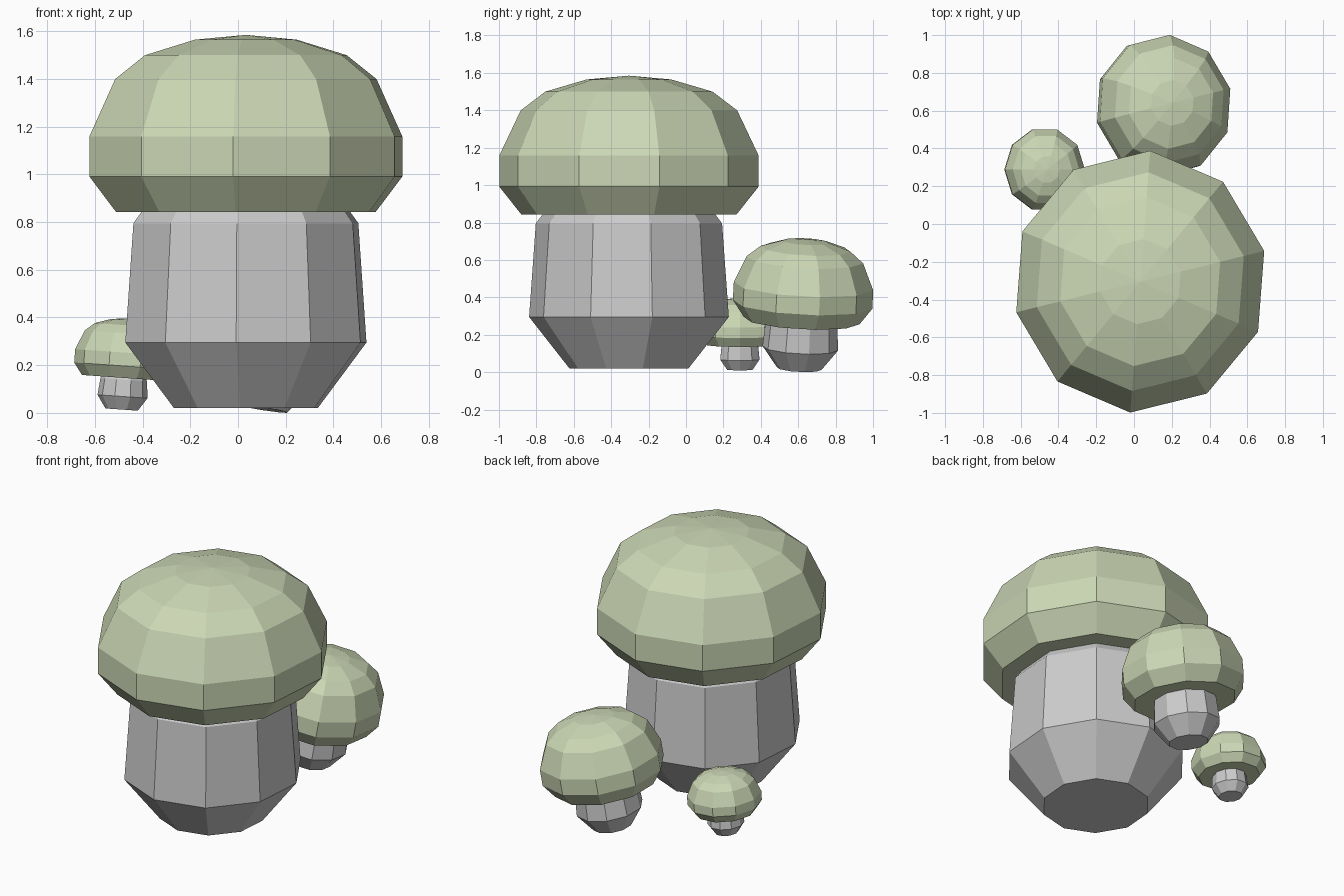
import bpy, bmesh
from math import radians, cos, sin

if "Cube" in bpy.data.objects:
    bpy.data.objects.remove(bpy.data.objects["Cube"])

SIDES = 10
capmat = bpy.data.materials.new("cap_green")
capmat.diffuse_color = (0.60, 0.68, 0.46, 1)
capmat.use_nodes = True
capmat.node_tree.nodes["Principled BSDF"].inputs["Base Color"].default_value = capmat.diffuse_color

# cap profile: (fraction of radius, fraction of height), last ring closes at the apex
CAP = [(0.83, 0), (1, 0.2), (1, 0.425), (0.835, 0.75), (0.645, 0.885), (0.325, 0.973)]


def lathe(name, profile, phase, loc, tilt, ystretch, apex=None, mat=None):
    """Faceted revolved body with closed ends (optionally a pointed top)."""
    bm = bmesh.new()
    rings = []
    for r, z in profile:
        ring = []
        for i in range(SIDES):
            a = radians(phase + 360 * i / SIDES)
            ring.append(bm.verts.new((r * cos(a), r * ystretch * sin(a), z)))
        rings.append(ring)
    for lo, hi in zip(rings, rings[1:]):
        for i in range(SIDES):
            j = (i + 1) % SIDES
            bm.faces.new((lo[i], lo[j], hi[j], hi[i]))
    bm.faces.new(rings[0][::-1])
    top = rings[-1]
    if apex is None:
        bm.faces.new(top)
    else:
        tip = bm.verts.new((0, 0, apex))
        for i in range(SIDES):
            bm.faces.new((top[i], top[(i + 1) % SIDES], tip))
    me = bpy.data.meshes.new(name)
    bm.to_mesh(me)
    bm.free()
    ob = bpy.data.objects.new(name, me)
    ob.location = loc
    ob.rotation_euler = [radians(t) for t in tilt]
    if mat:
        me.materials.append(mat)
    bpy.context.collection.objects.link(ob)


def mushroom(name, loc, tilt, phase, stem, cap_r, cap_z, cap_h, ystretch):
    lathe(name + "_stem", stem, phase, loc, tilt, ystretch)
    cap = [(cap_r * r, cap_z + cap_h * h) for r, h in CAP]
    lathe(name + "_cap", cap, phase, loc, tilt, ystretch,
          apex=cap_z + cap_h, mat=capmat)


# large front mushroom
mushroom("large_mushroom", (0.033, -0.305, 0.02), (0, 0, 0), 13.5,
         [(0.31, 0), (0.52, 0.275), (0.485, 0.775), (0.445, 0.83)],
         0.675, 0.823, 0.742, 1.03)

# medium mushroom behind, leaning to the right
mushroom("medium_mushroom", (0.095, 0.605, 0.019), (-3, 9, 0), 13.5,
         [(0.115, 0), (0.195, 0.11), (0.185, 0.25), (0.17, 0.272)],
         0.36, 0.26, 0.44, 1.04)

# small mushroom at the back left
mushroom("small_mushroom", (-0.488, 0.288, 0.014), (0, 4, 0), 0,
         [(0.068, 0), (0.105, 0.055), (0.098, 0.125), (0.09, 0.14)],
         0.212, 0.133, 0.25, 1.05)
